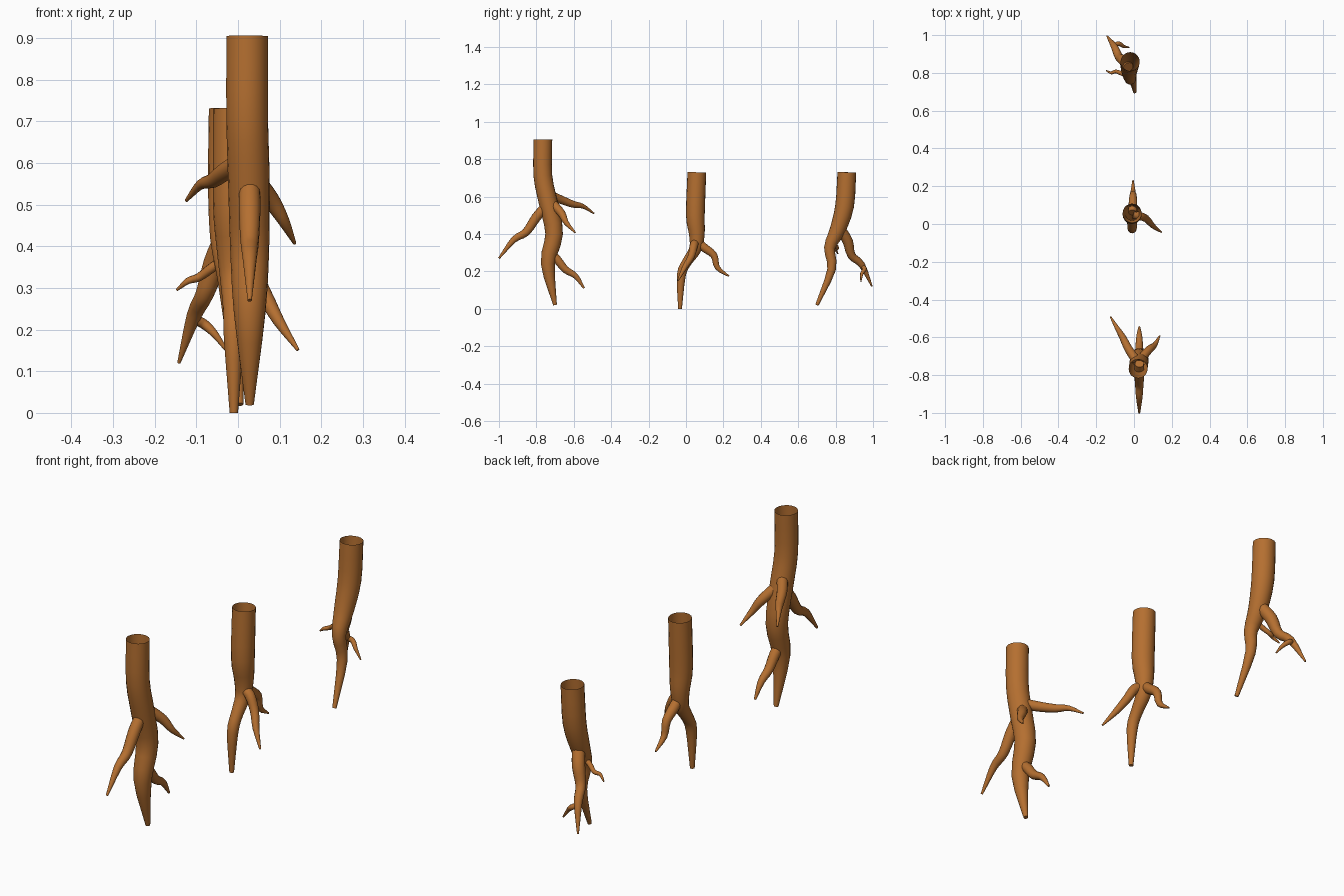
import bpy, bmesh, math
from mathutils import Vector

bark = bpy.data.materials.new("bark")
bark.diffuse_color = (0.46, 0.16, 0.03, 1)


def catmull(p0, p1, p2, p3, t):
    return 0.5 * (2 * p1 + (p2 - p0) * t + (2 * p0 - 5 * p1 + 4 * p2 - p3) * t * t
                  + (3 * p1 - p0 - 3 * p2 + p3) * t ** 3)


def root(name, points, sides=14, steps=3, open_top=False):
    """Tapered tube along a smoothed path of (x, y, z, radius)."""
    pts = [Vector(p) for p in points]
    ext = [2 * pts[0] - pts[1]] + pts + [2 * pts[-1] - pts[-2]]
    path = [catmull(*ext[i:i + 4], s / steps)
            for i in range(len(pts) - 1) for s in range(steps)] + [pts[-1]]
    centres = [p.to_3d() for p in path]
    bm = bmesh.new()
    rings = []
    side = None
    for i, c in enumerate(centres):
        tan = (centres[min(i + 1, len(path) - 1)] - centres[max(i - 1, 0)]).normalized()
        if side is None:
            side = tan.cross(Vector((0.3, 1, 0)))
        side = (side - tan * side.dot(tan)).normalized()
        up = tan.cross(side)
        rings.append([bm.verts.new(c + path[i][3] * (math.cos(a) * side + math.sin(a) * up))
                      for a in (2 * math.pi * k / sides for k in range(sides))])
    for a, b in zip(rings, rings[1:]):
        for k in range(sides):
            j = (k + 1) % sides
            bm.faces.new((a[k], a[j], b[j], b[k]))
    bm.faces.new(rings[-1])
    if not open_top:
        bm.faces.new(rings[0][::-1])
    bmesh.ops.recalc_face_normals(bm, faces=bm.faces)
    me = bpy.data.meshes.new(name)
    bm.to_mesh(me)
    bm.free()
    me.materials.append(bark)
    ob = bpy.data.objects.new(name, me)
    bpy.context.collection.objects.link(ob)
    bpy.ops.object.select_all(action='DESELECT')
    ob.select_set(True)
    bpy.context.view_layer.objects.active = ob
    bpy.ops.object.shade_smooth_by_angle(angle=math.radians(45))


# Tall root with four side roots
root("tall_root", [(.022, -.765, .905, .05), (.022, -.765, .71, .05), (.026, -.735, .56, .05),
                   (.028, -.705, .40, .047), (.028, -.738, .24, .038), (.028, -.70, .02, .010)],
     20, open_top=True)
root("tall_front_side_root", [(.028, -.74, .56, .024), (.028, -.80, .49, .026),
                              (.028, -.855, .41, .022), (.028, -.92, .37, .017),
                              (.028, -1.0, .27, .005)])
root("tall_left_side_root", [(.01, -.72, .605, .024), (-.03, -.66, .58, .022),
                             (-.06, -.60, .558, .018), (-.09, -.55, .548, .012),
                             (-.124, -.492, .51, .004)])
root("tall_right_side_root", [(.04, -.71, .56, .024), (.08, -.665, .51, .021),
                              (.11, -.64, .46, .014), (.136, -.592, .407, .004)])
root("tall_back_side_root", [(.028, -.73, .30, .022), (.028, -.69, .265, .023),
                             (.028, -.645, .21, .020), (.028, -.59, .175, .015),
                             (.028, -.545, .11, .005)])

# Middle root with two side roots
root("middle_root", [(-.01, .058, .73, .05), (-.01, .050, .50, .05), (-.01, .058, .40, .042),
                     (-.01, .050, .32, .033), (-.01, .005, .25, .026), (-.01, -.025, .18, .024),
                     (-.01, -.032, .0, .010)], 20, open_top=True)
root("middle_back_side_root", [(-.008, .06, .36, .022), (-.006, .10, .325, .023),
                               (-.005, .15, .285, .019), (-.005, .168, .22, .014),
                               (-.005, .23, .174, .004)])
root("middle_right_side_root", [(-.005, .05, .35, .022), (.03, .042, .34, .022),
                                (.065, .028, .28, .019), (.098, -.008, .22, .014),
                                (.144, -.043, .151, .004)])

# Far root with a forked side root and a small rootlet
root("far_root", [(-.02, .86, .73, .05), (-.022, .848, .55, .05), (-.025, .81, .42, .042),
                  (-.02, .768, .325, .030), (-.01, .778, .21, .023), (.004, .70, .02, .009)],
     20, open_top=True)
root("far_back_side_root", [(-.03, .83, .42, .028), (-.055, .865, .36, .028),
                            (-.08, .885, .285, .022), (-.105, .94, .235, .018),
                            (-.142, .994, .12, .004)])
root("far_fork", [(-.105, .945, .225, .012), (-.08, .955, .212, .012), (-.055, .94, .188, .009),
                  (-.025, .935, .146, .003)], 10)
root("far_rootlet", [(-.02, .79, .375, .012), (-.06, .795, .35, .012), (-.095, .808, .325, .010),
                     (-.12, .80, .317, .008), (-.147, .812, .295, .003)], 10)
